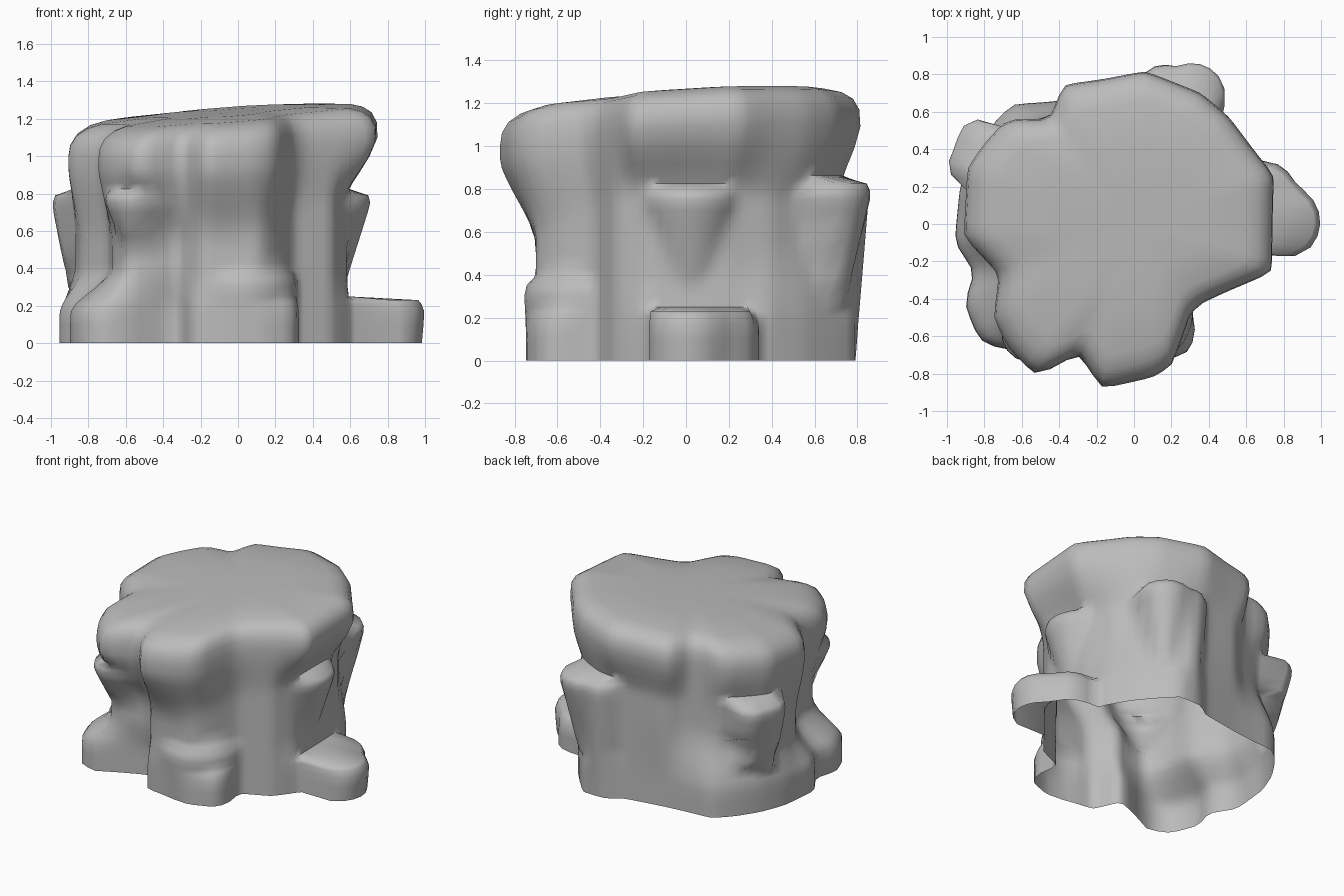
import bpy, bmesh
from math import cos, sin, tau, sqrt
from mathutils import Vector

cube = bpy.data.objects.get("Cube")
if cube:
    bpy.data.objects.remove(cube, do_unlink=True)

SIDES = 96

# Outline of the overhanging cap, counter-clockwise
CAP = [(.75, .26), (.63, .41), (.51, .57), (.36, .7), (.06, .82), (-.17, .775), (-.38, .745),
       (-.45, .56), (-.68, .56), (-.8, .43), (-.89, .3), (-.91, -.07), (-.72, -.27),
       (-.75, -.5), (-.68, -.65), (-.52, -.82), (-.3, -.69), (-.17, -.88), (.1, -.82),
       (.2, -.76), (.26, -.6), (.3, -.48), (.37, -.42), (.5, -.36), (.74, -.26)]

# Outline of the narrower waist
WAIST = [(.58, .2), (.52, .4), (.4, .58), (.2, .7), (0, .72), (-.3, .69), (-.4, .6),
         (-.62, .52), (-.84, .3), (-.87, .12), (-.84, -.06), (-.69, -.25), (-.67, -.46),
         (-.6, -.6), (-.45, -.59), (-.32, -.55), (-.2, -.7), (.12, -.7), (.2, -.6),
         (.3, -.42), (.5, -.33), (.58, -.18)]

# Outline of the spreading base
BASE = [(.58, .38), (.48, .55), (.38, .67), (.27, .79), (.08, .79), (0, .72), (-.3, .67),
        (-.48, .65), (-.65, .64), (-.76, .53), (-.86, .38), (-.93, .2), (-.96, -.1),
        (-.85, -.26), (-.91, -.42), (-.83, -.62), (-.66, -.69), (-.56, -.61), (-.32, -.51),
        (-.24, -.7), (.12, -.75), (.3, -.68), (.33, -.58), (.3, -.42), (.5, -.33), (.6, -.2)]

# Bulges on the sides: centre x, centre y, radius, radius at the foot, bottom, top
BULGES = [
    (.79, .01, .215, .195, 0, .23),      # left foot
    (.69, .16, .18, .18, 0, .23),        # left foot, rear
    (.8, -.06, .14, .14, 0, .23),        # left foot, front
    (.47, .02, .26, .1, .3, .81),        # left ledge
    (.31, .68, .2, .06, .25, .83),       # rear pillar
    (.16, .7, .16, .1, .1, .83),
    (-.86, .31, .15, .05, .28, .79),     # right spur
    (-.81, .44, .15, .05, .35, .79),
    (-.55, -.58, .19, .08, .56, .8),     # front right spur
    (.03, -.47, .29, .27, 0, .39),       # front pillar
]


def outline_radius(points, d):
    """Distance from the axis to an outline in direction d."""
    for i, p in enumerate(points):
        a, b = Vector(points[i - 1]), Vector(p)
        if a.cross(d) >= 0 and d.cross(b) >= 0 and a.dot(d) > 0:
            return a.cross(b - a) / d.cross(b - a)
    return 0.7


def bulge_radius(bulge, d, z):
    """Distance at which the ray in direction d leaves a round bulge."""
    x, y, r, foot, low, top = bulge
    if not low <= z <= top:
        return 0
    size = foot + (r - foot) * (z - low) / (top - low)
    # Round off the upper edge
    size *= 1 - .18 * max(0, 1 - (top - z) / .08) ** 2
    centre = Vector((x, y))
    along = centre.dot(d)
    gap = size ** 2 - centre.cross(d) ** 2
    return along + sqrt(gap) if gap > 0 and along > 0 else 0


def smoothstep(low, high, v):
    t = min(max((v - low) / (high - low), 0), 1)
    return t * t * (3 - 2 * t)


directions = [Vector((cos(tau * i / SIDES), sin(tau * i / SIDES))) for i in range(SIDES)]
outlines = [[outline_radius(points, d) for points in (BASE, WAIST, CAP)] for d in directions]


def ring_radii(z, scale):
    radii = []
    for d, (base, waist, cap) in zip(directions, outlines):
        # The overhang starts higher on the left and the back
        late = max(d.x, d.y, 0)
        body = base + (waist - base) * smoothstep(.15, .4 + .25 * max(d.y, 0), z)
        body += (cap - body) * smoothstep(.52 + .26 * late, .97 + .11 * late, z)
        radii.append(max([body * scale] + [bulge_radius(b, d, z) for b in BULGES]))
    # Soften the joins between bulges
    return [.1 * radii[i - 1] + .8 * r + .1 * radii[(i + 1) % SIDES]
            for i, r in enumerate(radii)]


# Height and size of each ring, from the open base to the top
side_levels = [0, .1, .17, .21, .23, .25, .3, .35, .39, .43, .5, .57, .64, .7, .75, .79, .825,
               .86, .91, .97]
rings = [(z, 1) for z in side_levels]
rings += [(1.05, 1), (1.12, .99), (1.17, .955), (1.205, .89), (1.225, .8), (1.242, .5), (1.245, .2)]

bm = bmesh.new()
loops = []
for z, scale in rings:
    lean = smoothstep(.82, 1.15, z)
    loop = []
    for d, r in zip(directions, ring_radii(z, scale)):
        p = d * r
        loop.append(bm.verts.new((p.x, p.y, z + lean * (.07 * p.x + .06 * p.y))))
    loops.append(loop)

for low, high in zip(loops, loops[1:]):
    for i in range(SIDES):
        j = (i + 1) % SIDES
        bm.faces.new((low[i], low[j], high[j], high[i]))
peak = bm.verts.new((0, 0, rings[-1][0]))
for i in range(SIDES):
    bm.faces.new((loops[-1][i], loops[-1][(i + 1) % SIDES], peak))

mesh = bpy.data.meshes.new("boulder")
bm.to_mesh(mesh)
bm.free()
boulder = bpy.data.objects.new("boulder", mesh)
bpy.context.collection.objects.link(boulder)

# Plain grey stone
stone = bpy.data.materials.new("grey stone")
stone.use_nodes = True
stone.diffuse_color = (.5, .5, .5, 1)
stone.node_tree.nodes["Principled BSDF"].inputs["Base Color"].default_value = (.5, .5, .5, 1)
mesh.materials.append(stone)

bpy.context.view_layer.objects.active = boulder
boulder.select_set(True)
bpy.ops.object.shade_smooth_by_angle(angle=1.2)
